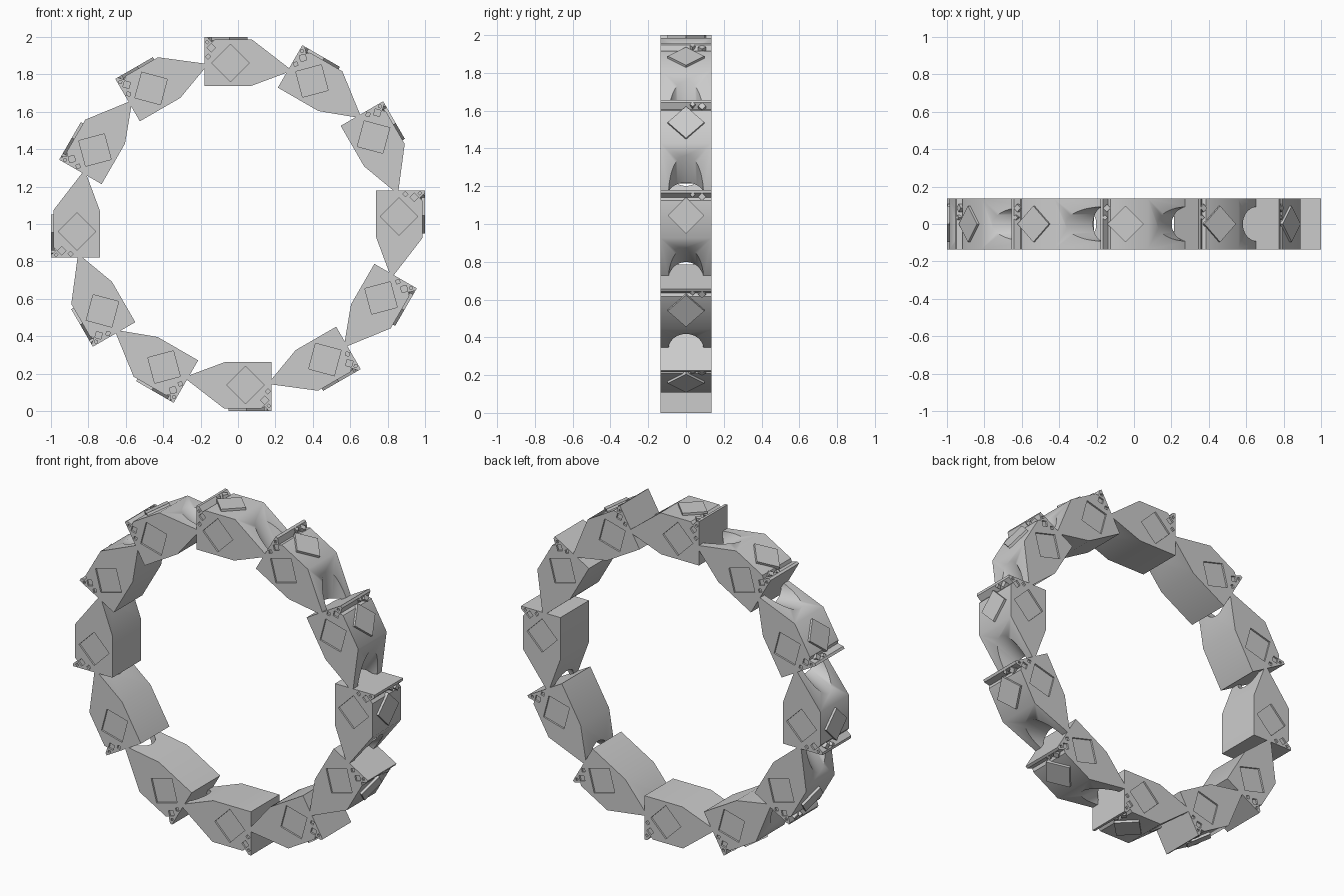
import bpy, bmesh, math
from mathutils import Matrix, Vector

if "Cube" in bpy.data.objects:
    bpy.data.objects.remove(bpy.data.objects["Cube"])

W = 0.135      # half depth of the ring
N = 12         # number of links


def prism(bm, pts, offset):
    """Extrude a closed loop of 3D points by an offset vector."""
    a = [bm.verts.new(p) for p in pts]
    b = [bm.verts.new(Vector(p) + Vector(offset)) for p in pts]
    n = len(a)
    bm.faces.new(a)
    bm.faces.new(b[::-1])
    for i in range(n):
        j = (i + 1) % n
        bm.faces.new((a[j], a[i], b[i], b[j]))


def make(name, bm):
    bmesh.ops.recalc_face_normals(bm, faces=bm.faces[:])
    me = bpy.data.meshes.new(name)
    bm.to_mesh(me)
    bm.free()
    ob = bpy.data.objects.new(name, me)
    bpy.context.collection.objects.link(ob)
    return ob


def diamond_xz(x, z, r, y):
    return [(x - r, y, z), (x, y, z - r), (x + r, y, z), (x, y, z + r)]


def diamond_xy(x, y, r, z):
    return [(x - r, y, z), (x, y - r, z), (x + r, y, z), (x, y + r, z)]


# Link body: side profile with lipped end and pointed tip, ring centre at origin
profile = [(-0.18, 0.738), (0.07, 0.738), (0.29, 0.82), (0.075, 0.986), (-0.125, 0.986),
           (-0.14, 0.972), (-0.165, 1.0), (-0.18, 1.0)]
bm = bmesh.new()
prism(bm, [(x, -W, z) for x, z in profile], (0, 2 * W, 0))
body = make("link_body", bm)

# Cutter: slanted round bore that forks the tip, and shallow diamond pockets
bm = bmesh.new()
axis = Vector((0.43, 0, -0.9)).normalized()
rot = axis.to_track_quat('Z', 'Y').to_matrix().to_4x4()
bmesh.ops.create_cone(bm, cap_ends=True, segments=48, radius1=0.092, radius2=0.092,
                      depth=0.9, matrix=Matrix.Translation((0.288, 0, 0.82)) @ rot)
for s in (-1, 1):
    for x, z, r in [(-0.04, 0.86, 0.1), (-0.143, 0.943, 0.023),
                    (-0.16, 0.895, 0.014), (-0.165, 0.972, 0.01)]:
        prism(bm, diamond_xz(x, z, r, s * (W - 0.01)), (0, s * 0.05, 0))
cutter = make("link_cutter", bm)

mod = body.modifiers.new("cut", 'BOOLEAN')
mod.operation = 'DIFFERENCE'
mod.solver = 'EXACT'
mod.object = cutter
dg = bpy.context.evaluated_depsgraph_get()
cut_mesh = bpy.data.meshes.new_from_object(body.evaluated_get(dg))
body.modifiers.clear()
body.data = cut_mesh
bpy.data.objects.remove(cutter)

# Raised diamonds on the outer face
bm = bmesh.new()
prism(bm, diamond_xy(-0.045, 0, 0.097, 0.98), (0, 0, 0.02))
plate = make("outer_diamond", bm)

bm = bmesh.new()
prism(bm, diamond_xy(-0.145, 0.085, 0.021, 0.965), (0, 0, 0.033))
prism(bm, diamond_xy(-0.155, 0.035, 0.014, 0.965), (0, 0, 0.035))
studs = make("lip_studs", bm)

# Smooth the gentle bends, keep hard edges
bpy.ops.object.select_all(action='DESELECT')
body.select_set(True)
bpy.context.view_layer.objects.active = body
bpy.ops.object.shade_smooth_by_angle(angle=math.radians(40))

# Repeat the link around the ring
for part in (body, plate, studs):
    for i in range(N):
        ob = part if i == 0 else part.copy()
        if i:
            bpy.context.collection.objects.link(ob)
        ob.name = f"{part.data.name}_{i + 1}" if i else part.name
        ob.location = (0, 0, 1)
        ob.rotation_euler = (0, 2 * math.pi * i / N, 0)
